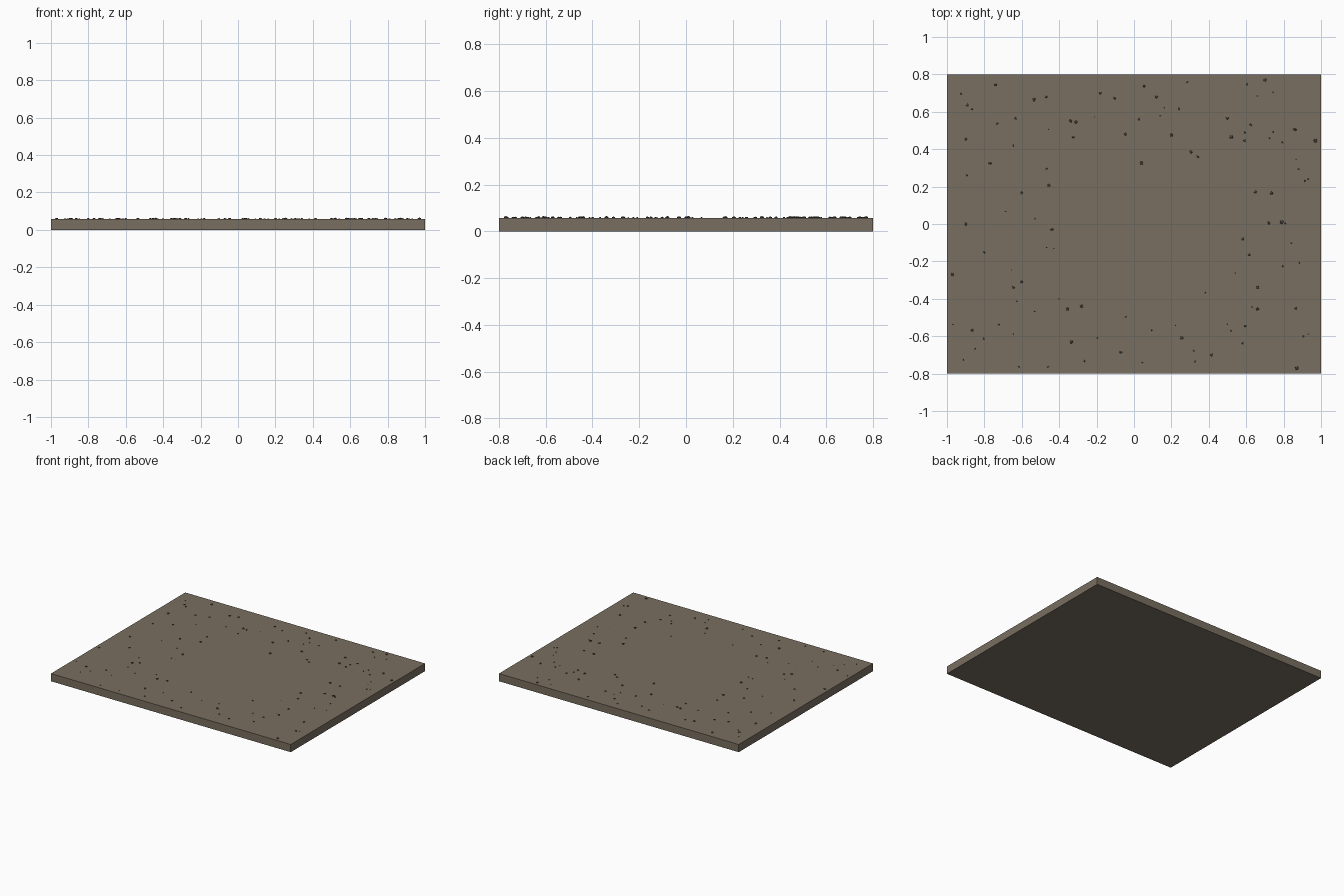
import bpy, bmesh, math, random
from mathutils import Matrix

if "Cube" in bpy.data.objects:
    bpy.data.objects.remove(bpy.data.objects["Cube"])

random.seed(7)
TOP = 0.058


def material(name, rgb):
    m = bpy.data.materials.new(name)
    m.diffuse_color = (*rgb, 1)
    m.use_nodes = True
    m.node_tree.nodes["Principled BSDF"].inputs["Base Color"].default_value = m.diffuse_color
    return m


def finish(name, bm, mat):
    me = bpy.data.meshes.new(name)
    bm.to_mesh(me)
    bm.free()
    me.materials.append(mat)
    ob = bpy.data.objects.new(name, me)
    bpy.context.collection.objects.link(ob)
    return ob


earth = material("brown_earth", (0.19, 0.157, 0.115))
stone = material("dark_stone", (0.075, 0.06, 0.045))

# Ground slab
bm = bmesh.new()
bmesh.ops.create_cube(bm, size=1, matrix=Matrix.Translation((0, 0, TOP / 2))
                      @ Matrix.Diagonal((2, 1.6, TOP, 1)))
finish("ground_slab", bm, earth)

# Larger pebbles at their visible places
large = [(-.9, .455), (-.635, .565), (-.535, .665), (-.47, .68), (-.34, .55),
         (-.31, .545), (-.18, .70), (-.045, .48), (.025, .56), (.20, .475),
         (.305, .385), (.34, .36), (.50, .565), (.52, .465), (.625, .53),
         (.59, .445), (.86, .505), (.97, .445), (.65, .17), (.735, .165),
         (.79, .01), (.615, -.165), (.58, -.08), (.66, -.455), (.865, -.45),
         (.905, -.6), (.415, -.70), (.255, -.61), (-.07, -.685), (-.335, -.63),
         (-.28, -.44), (-.355, -.455), (-.645, -.34), (-.6, -.31), (-.8, -.15),
         (-.9, 0), (-.44, -.03), (-.455, .205), (-.6, .165), (-.97, -.27),
         (-.865, -.57), (-.77, .325), (.04, .325), (.7, .77), (.72, .005),
         (.12, .68), (-.89, .635), (.87, -.77), (.66, -.34), (-.74, .745)]
pebbles = [(x, y, random.uniform(0.008, 0.011)) for x, y in large]

# Small grit scattered at random, leaving the middle clear
while len(pebbles) < 112:
    x, y = random.uniform(-.97, .97), random.uniform(-.77, .77)
    if abs(x) > 0.42 or abs(y) > 0.33:
        pebbles.append((x, y, random.uniform(0.004, 0.0075)))

bm = bmesh.new()
for x, y, r in pebbles:
    bmesh.ops.create_icosphere(
        bm, subdivisions=1, radius=r,
        matrix=Matrix.Translation((x, y, TOP + r * 0.1))
        @ Matrix.Rotation(random.uniform(0, math.tau), 4, 'Z')
        @ Matrix.Diagonal((1, 1, 0.6, 1)))
finish("pebbles", bm, stone)
